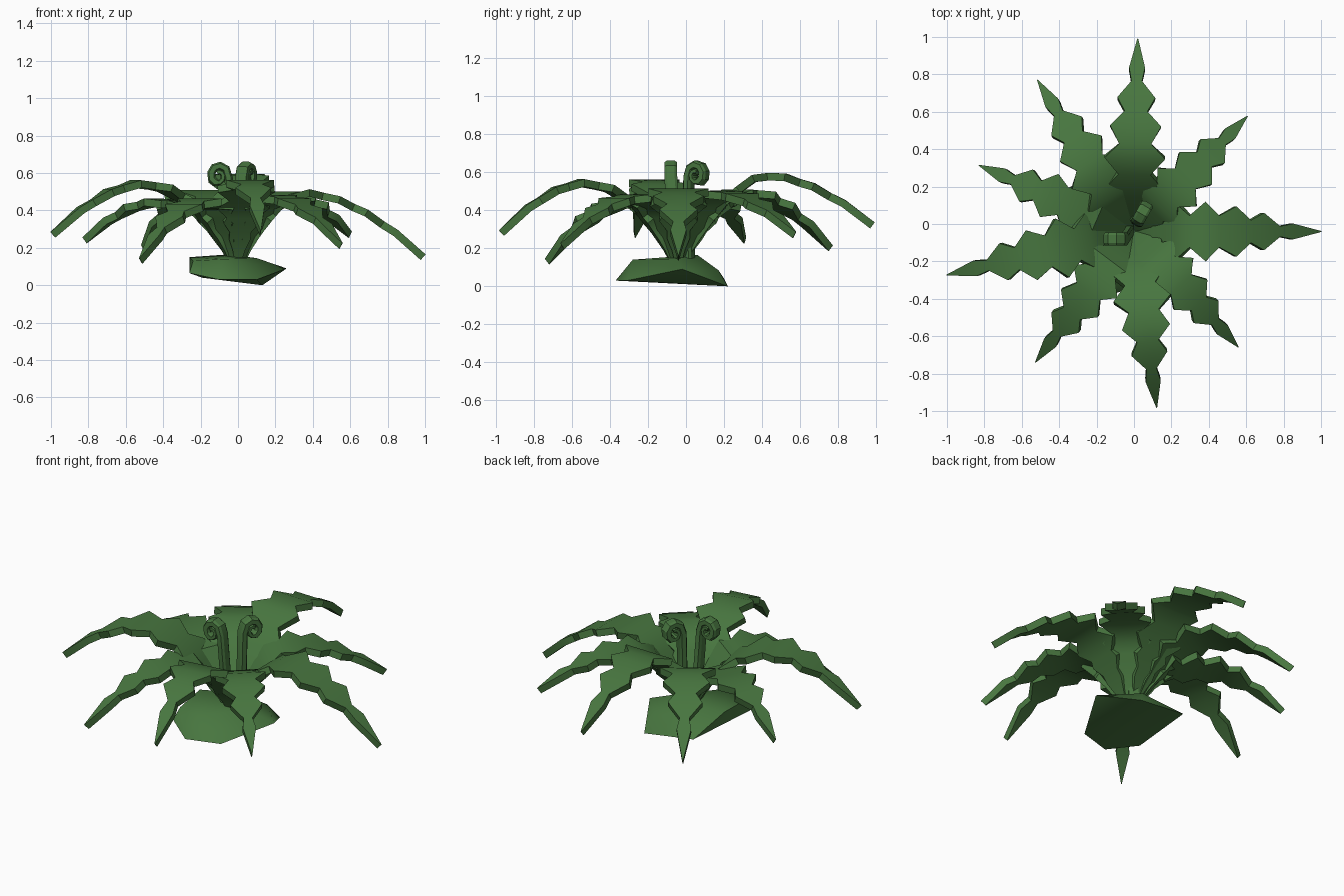
import bpy, bmesh, math
from mathutils import Vector

if "Cube" in bpy.data.objects:
    bpy.data.objects.remove(bpy.data.objects["Cube"])

green = bpy.data.materials.new("leaf_green")
green.diffuse_color = (0.064, 0.18, 0.05, 1)
green.use_nodes = True
green.node_tree.nodes["Principled BSDF"].inputs["Base Color"].default_value = green.diffuse_color


def finish(name, bm, angle=30, thickness=0):
    bmesh.ops.recalc_face_normals(bm, faces=bm.faces)
    me = bpy.data.meshes.new(name)
    bm.to_mesh(me)
    bm.free()
    me.materials.append(green)
    ob = bpy.data.objects.new(name, me)
    bpy.context.collection.objects.link(ob)
    bpy.ops.object.select_all(action='DESELECT')
    ob.select_set(True)
    bpy.context.view_layer.objects.active = ob
    if thickness:
        mod = ob.modifiers.new("thickness", 'SOLIDIFY')
        mod.thickness = thickness
        mod.offset = 0
        bpy.ops.object.modifier_apply(modifier=mod.name)
    bpy.ops.object.shade_smooth_by_angle(angle=math.radians(angle))
    return ob


# Fronds: zigzag strip as (fraction of length, half width)
OUTLINE = [(.03, .02), (.06, .035), (.10, .06), (.13, .06), (.17, .10),
           (.195, .085), (.24, .15), (.31, .085), (.39, .16), (.46, .085),
           (.55, .135), (.625, .06), (.695, .1), (.78, .028),
           (.85, .042), (1, .002)]
ROOT = Vector((-.005, -.04, 0))


def frond_height(f, peak, top_at, tip):
    if f < top_at:
        # steep stem easing into the arch
        arch = peak - (peak - .14) * ((top_at - f) / (top_at - .03)) ** 2
        stem = .14 + .29 * ((f - .03) / .21) ** .8
        if f >= .24:
            stem = peak - (peak - .43) * ((top_at - f) / (top_at - .24)) ** 2
        return .3 * arch + .7 * stem
    return peak - (peak - tip) * ((f - top_at) / (1 - top_at)) ** 1.7


def frond(i, x, y, tip, peak, top_at):
    span = Vector((x, y, 0)) - ROOT
    length = span.length
    out = span / length
    side = Vector((-out.y, out.x, 0))
    wide = .35 + .65 * length
    bm = bmesh.new()
    prev = None
    for k, (f, w) in enumerate(OUTLINE):
        kink = (.004 if k % 2 == 0 else -.004) if .2 < f < .9 else 0
        c = ROOT + span * f + Vector((0, 0, frond_height(f, peak, top_at, tip) + kink))
        row = [bm.verts.new(c + side * w * wide * s) for s in (-1, 0, 1)]
        if prev:
            for a in (0, 1):
                bm.faces.new((prev[a], row[a], row[a + 1], prev[a + 1]))
        prev = row
    finish("frond_%d" % i, bm, 40, .04)


# tip x, tip y, tip z, peak z, where the peak lies along the frond
FRONDS = [(.02, .98, .32, .58, .47), (.60, .57, .27, .48, .42),
          (.99, -.04, .15, .49, .38), (.55, -.65, .21, .46, .42),
          (.12, -.97, .28, .54, .54), (-.52, -.73, .13, .44, .40),
          (-.99, -.27, .27, .54, .52), (-.82, .31, .24, .44, .55),
          (-.51, .76, .20, .49, .45)]
for i, spec in enumerate(FRONDS):
    frond(i + 1, *spec)


# Curled shoots: bevelled section swept along a stem and an inward spiral
def shoot(name, root, neck, heading):
    out = Vector((math.cos(heading), math.sin(heading), 0))
    side = Vector((-out.y, out.x, 0))
    up = Vector((0, 0, 1))
    root, neck = Vector(root), Vector(neck)
    path = [root, Vector((neck.x * .8, neck.y * .8, .32)), neck]
    for k in range(1, 13):
        a = math.pi - k * math.radians(40)
        r = .054 - .0032 * k
        path.append(neck + out * (.054 + r * math.cos(a))
                    + up * (.01 + 1.15 * r * math.sin(a)))
    bm = bmesh.new()
    prev = None
    for k, p in enumerate(path):
        t = (path[min(k + 1, len(path) - 1)] - path[max(k - 1, 0)]).normalized()
        n = side.cross(t).normalized()
        h = .022 if k < 9 else .014
        ring = [bm.verts.new(p + side * a * .034 + n * b * h)
                for a, b in ((-1, -.6), (-.6, -1), (.6, -1), (1, -.6),
                             (1, .6), (.6, 1), (-.6, 1), (-1, .6))]
        if prev:
            for j in range(8):
                m = (j + 1) % 8
                bm.faces.new((prev[j], prev[m], ring[m], ring[j]))
        else:
            bm.faces.new(ring)
        prev = ring
    bm.faces.new(prev)
    finish(name, bm)


shoot("curled_shoot_left", (-.02, -.03, .12), (-.05, -.08, .575), math.pi)
shoot("curled_shoot_right", (.01, .02, .12), (.02, .015, .575), math.radians(60))

# Tilted earth mound: hull of a bottom outline and a smaller top
bm = bmesh.new()
for p in [(.26, -.02, .09), (.13, .22, 0), (-.19, .2, .04), (-.26, -.26, .065),
          (-.1, -.37, .03), (.1, -.31, .03), (-.26, .0, .15), (-.24, -.22, .13),
          (-.08, -.28, .14), (.1, -.05, .145), (-.05, .06, .165), (.08, .17, .085)]:
    bm.verts.new(p)
bmesh.ops.convex_hull(bm, input=bm.verts)
finish("base_mound", bm, 50)
